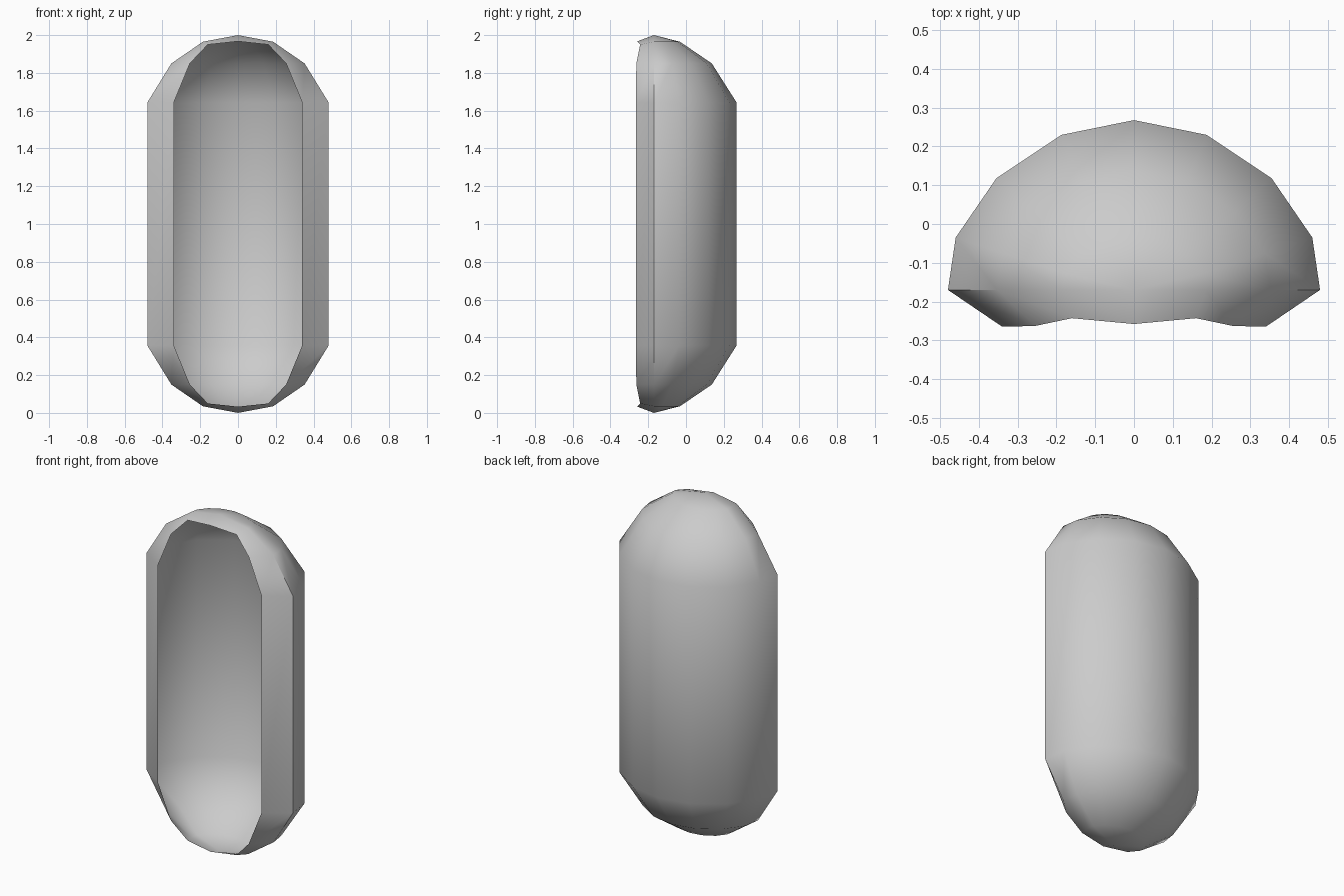
import bpy, bmesh, math

if "Cube" in bpy.data.objects:
    bpy.data.objects.remove(bpy.data.objects["Cube"])

# Half of the horizontal cross-section, from the side edge to the back centre (y relative to edge)
HALF = [(0.48, 0.0), (0.46, 0.135), (0.355, 0.288), (0.187, 0.40)]
SECTION = [(-x, y) for x, y in HALF] + [(0.0, 0.438)] + [(x, y) for x, y in reversed(HALF)]
EDGE_Y = -0.17

# Levels: z, x scale, y scale, rim point (x, y, z)
LEVELS = [
    (2.0, 0.0, 0.0, (0.0, -0.258, 1.967)),
    (1.965, 0.387, 0.315, (0.16, -0.243, 1.95)),
    (1.85, 0.735, 0.70, (0.255, -0.263, 1.85)),
    (1.643, 1.0, 1.0, (0.34, -0.265, 1.643)),
]


def make_row(level, flip):
    z, sx, sy, (rx, ry, rz) = level
    if flip:
        z, rz = 2.0 - z, 2.0 - rz
    row = [(-rx, ry, rz)]
    row += [(x * sx, EDGE_Y + y * sy, z) for x, y in SECTION]
    row.append((rx, ry, rz))
    return row


# Hollow half-capsule shell with an inward-turned front rim
rows = [make_row(l, False) for l in LEVELS] + [make_row(l, True) for l in reversed(LEVELS)]
bm = bmesh.new()
grid = [[bm.verts.new(p) for p in row] for row in rows]
for a, b in zip(grid, grid[1:]):
    for i in range(len(a) - 1):
        bm.faces.new((a[i], b[i], b[i + 1], a[i + 1]))
bmesh.ops.remove_doubles(bm, verts=bm.verts, dist=0.0005)
bmesh.ops.recalc_face_normals(bm, faces=bm.faces)
# Outward normals: the rearmost face must look toward +y
back = max(bm.faces, key=lambda f: f.calc_center_median().y)
if back.normal.y < 0:
    bmesh.ops.reverse_faces(bm, faces=bm.faces)

mesh = bpy.data.meshes.new("capsule_shell")
bm.to_mesh(mesh)
bm.free()
shell = bpy.data.objects.new("capsule_shell", mesh)
bpy.context.collection.objects.link(shell)
bpy.context.view_layer.objects.active = shell
shell.select_set(True)
bpy.ops.object.shade_smooth_by_angle(angle=math.radians(42))
